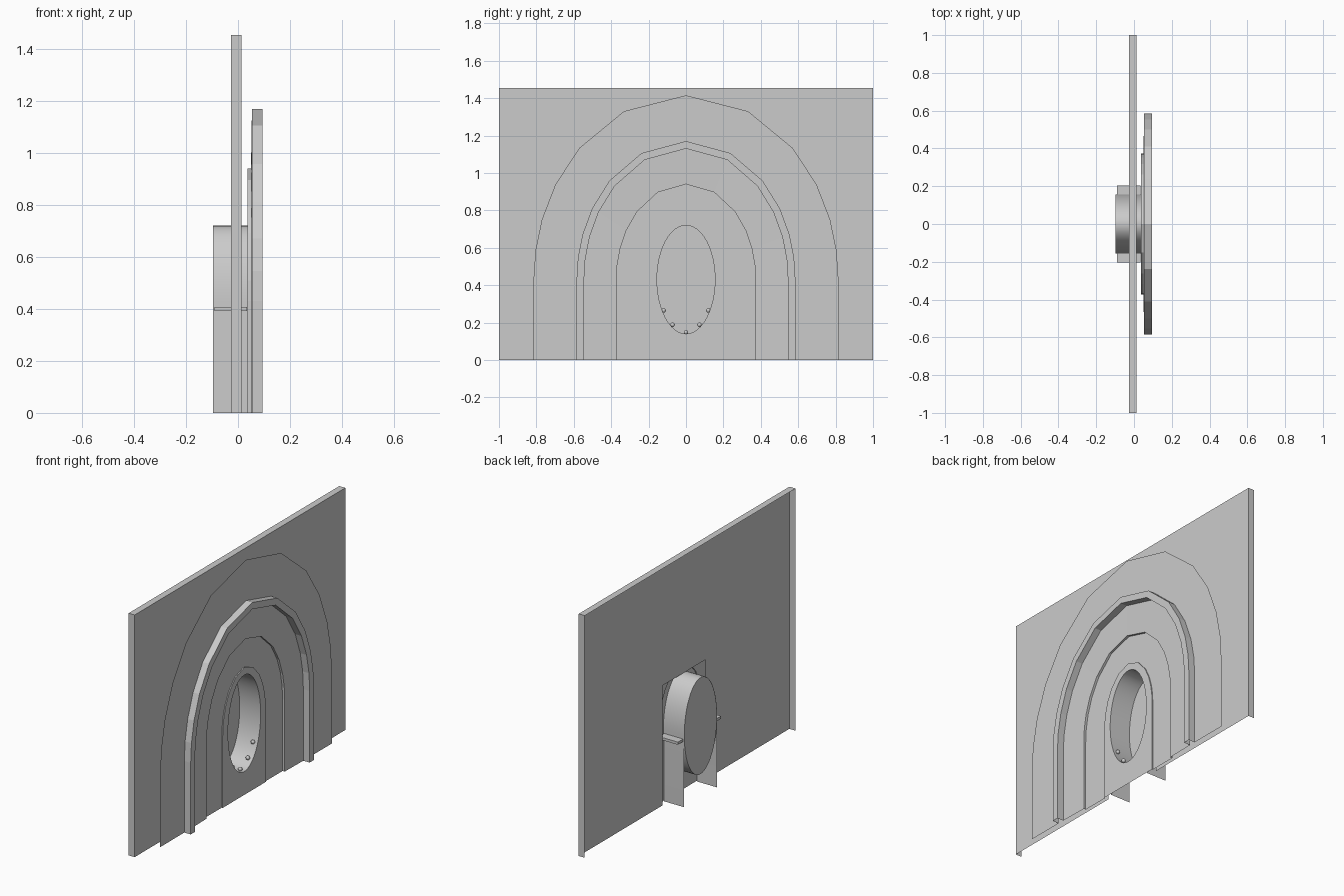
import bpy, bmesh
from math import sin, cos, pi, radians

if "Cube" in bpy.data.objects:
    bpy.data.objects.remove(bpy.data.objects["Cube"])

SPRING = 0.43            # height where every arch starts to curve
COARSE = [0, 24, 44.5, 59, 71, 81, 90]
FINE = [i * 7.5 for i in range(13)]


def arch(a, h, x, angles):
    """Half-ellipse on straight legs, from y=-a over the top to y=+a."""
    right = [(x, a * sin(radians(t)), SPRING + (h - SPRING) * cos(radians(t))) for t in angles]
    right.append((x, a, 0))
    left = [(p[0], -p[1], p[2]) for p in right[:0:-1]]
    return left + right


def oval(x, n=48, a=0.155, b=0.29):
    return [(x, a * sin(2 * pi * i / n), SPRING + b * cos(2 * pi * i / n)) for i in range(n)]


def make(name, verts, faces, smooth=False):
    me = bpy.data.meshes.new(name)
    me.from_pydata(verts, [], faces)
    bm = bmesh.new()
    bm.from_mesh(me)
    bmesh.ops.remove_doubles(bm, verts=bm.verts, dist=1e-5)
    bmesh.ops.recalc_face_normals(bm, faces=bm.faces)
    bm.to_mesh(me)
    bm.free()
    ob = bpy.data.objects.new(name, me)
    bpy.context.collection.objects.link(ob)
    if smooth:
        bpy.ops.object.select_all(action='DESELECT')
        ob.select_set(True)
        bpy.context.view_layer.objects.active = ob
        bpy.ops.object.shade_smooth_by_angle(angle=radians(30))
    return ob


def loft(name, rows, closed=False, smooth=False):
    n = len(rows[0])
    verts = [p for r in rows for p in r]
    faces = []
    for r in range(len(rows) - 1):
        for i in range(n if closed else n - 1):
            j = (i + 1) % n
            faces.append((r * n + i, r * n + j, (r + 1) * n + j, (r + 1) * n + i))
    return make(name, verts, faces, smooth)


# wall: open at back and bottom, with a doorway cut for the tunnel
F, B, H, D, DH = 0.013, -0.027, 1.455, 0.205, 0.72
wall = [(F, -1, 0), (F, -D, 0), (F, -D, DH), (F, D, DH), (F, D, 0), (F, 1, 0),
        (F, 1, H), (F, -1, H), (B, -1, 0), (B, 1, 0), (B, 1, H), (B, -1, H)]
make("wall", wall, [(0, 1, 2, 3, 4, 5, 6, 7), (0, 7, 11, 8), (5, 9, 10, 6), (7, 6, 10, 11)])

# stepped arch surround
steps = [(0.815, 1.415, 0.053), (0.585, 1.17, 0.053), (0.585, 1.17, 0.095),
         (0.545, 1.13, 0.095), (0.545, 1.13, 0.053), (0.372, 0.94, 0.050),
         (0.372, 0.94, 0.036), (0.205, 0.765, 0.036), (0.205, 0.765, 0.042)]
loft("arch_surround", [arch(a, h, x, COARSE) for a, h, x in steps])

# face panel around the oval opening, one half mirrored
XF = 0.042
outer = arch(0.205, 0.765, XF, COARSE)
half = outer[len(outer) // 2:] + [(XF, 0, 0)] + oval(XF)[24::-1]
panel_verts = half + [(x, -y, z) for x, y, z in half]
k = len(half)
make("opening_panel", panel_verts, [tuple(range(k)), tuple(range(k, 2 * k))])

# oval tunnel lining and its end disc
loft("tunnel_lining", [oval(XF), oval(-0.097)], closed=True, smooth=True)
end = oval(-0.097)
make("tunnel_end", end, [tuple(range(len(end)))])

# outer tunnel shell on straight legs
loft("tunnel_shell", [arch(0.156, 0.721, 0.036, FINE), arch(0.156, 0.721, -0.097, FINE)], smooth=True)

for s in (-1, 1):
    # side ledges
    bpy.ops.mesh.primitive_cube_add(size=1, location=(-0.027, s * 0.18, 0.4))
    ledge = bpy.context.object
    ledge.name = "side_ledge"
    ledge.scale = (0.125, 0.05, 0.016)

# small studs along the lower tunnel lining
for y, z in [(-0.12, 0.265), (-0.072, 0.188), (0, 0.148), (0.072, 0.188), (0.12, 0.265)]:
    bpy.ops.mesh.primitive_uv_sphere_add(segments=12, ring_count=8, radius=0.012, location=(0.015, y, z))
    bpy.context.object.name = "stud"
    bpy.ops.object.shade_smooth()
